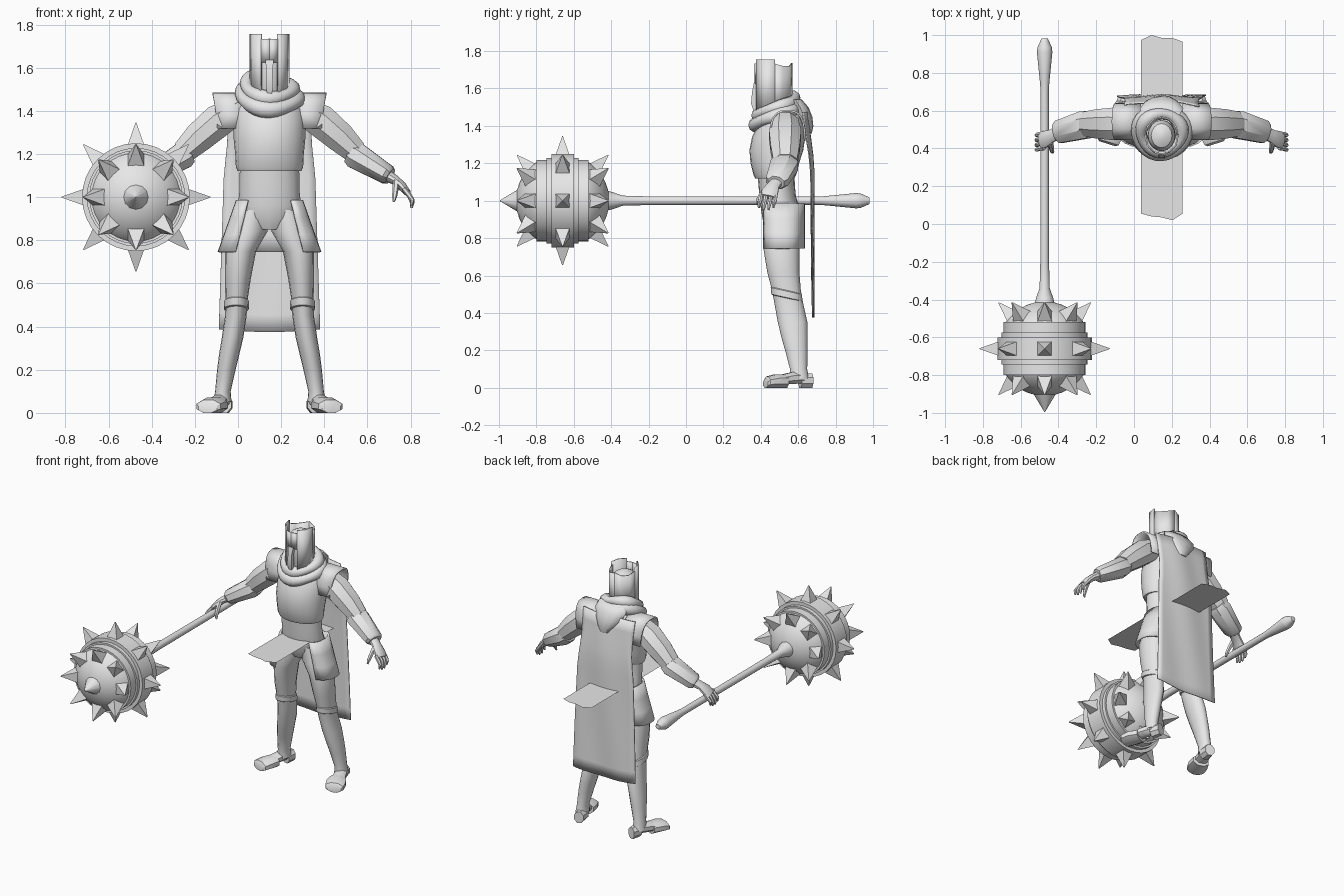
import bpy, bmesh, math
from mathutils import Vector

if "Cube" in bpy.data.objects:
    bpy.data.objects.remove(bpy.data.objects["Cube"])

CX = 0.146                      # figure's mirror plane
X, Y, Z = Vector((1, 0, 0)), Vector((0, 1, 0)), Vector((0, 0, 1))
steel = bpy.data.materials.new("plain_grey")
steel.diffuse_color = (0.8, 0.8, 0.8, 1)
steel.use_nodes = True
steel.node_tree.nodes["Principled BSDF"].inputs["Base Color"].default_value = steel.diffuse_color


def finish(name, bm, ox=0.0, mirror=False, thick=0, angle=35):
    bmesh.ops.recalc_face_normals(bm, faces=bm.faces)
    me = bpy.data.meshes.new(name)
    bm.to_mesh(me)
    bm.free()
    me.materials.append(steel)
    ob = bpy.data.objects.new(name, me)
    ob.location.x = ox
    bpy.context.collection.objects.link(ob)
    bpy.ops.object.select_all(action='DESELECT')
    ob.select_set(True)
    bpy.context.view_layer.objects.active = ob
    bpy.ops.object.shade_smooth_by_angle(angle=math.radians(angle))
    if thick:
        m = ob.modifiers.new("Thickness", 'SOLIDIFY')
        m.thickness, m.offset = thick, 0
    if mirror:
        m = ob.modifiers.new("Mirror", 'MIRROR')
        m.merge_threshold = 0.0005
    return ob


def tube(name, pts, n=16, axis=None, ref=Y, flat=False, closed=False, ox=CX, **kw):
    """Loft elliptical rings (x, y, z, a, b) along a path or a fixed axis."""
    bm = bmesh.new()
    rings, P = [], [Vector(p[:3]) for p in pts]
    k, ph = (1 / math.cos(math.pi / n), math.pi / n) if flat else (1, 0)
    L = len(pts)
    for i, p in enumerate(pts):
        if axis:
            t = Vector(axis).normalized()
        elif closed:
            t = (P[(i + 1) % L] - P[i - 1]).normalized()
        else:
            t = (P[min(i + 1, L - 1)] - P[max(i - 1, 0)]).normalized()
        u = ref.cross(t).normalized()
        v = t.cross(u)
        rings.append([bm.verts.new(P[i] + u * p[3] * k * math.cos(ph + 2 * math.pi * j / n)
                                   + v * p[4] * k * math.sin(ph + 2 * math.pi * j / n)) for j in range(n)])
    for i in range(L if closed else L - 1):
        a, b = rings[i], rings[(i + 1) % L]
        for j in range(n):
            bm.faces.new((a[j], a[(j + 1) % n], b[(j + 1) % n], b[j]))
    if not closed:
        bm.faces.new(rings[0][::-1])
        bm.faces.new(rings[-1])
    return finish(name, bm, ox, **kw)


def sheet(name, fn, nu, nv, ox=CX, **kw):
    """Surface patch from a function of u, v in 0..1."""
    bm = bmesh.new()
    g = [[bm.verts.new(fn(i / nu, j / nv)) for j in range(nv + 1)] for i in range(nu + 1)]
    for i in range(nu):
        for j in range(nv):
            bm.faces.new((g[i][j], g[i + 1][j], g[i + 1][j + 1], g[i][j + 1]))
    return finish(name, bm, ox, **kw)


def stack(name, rows, n=20, **kw):
    """Horizontal rings given as (z, x, y, rx, ry)."""
    return tube(name, [(x, y, z, a, b) for z, x, y, a, b in rows], n, axis=(0, 0, 1), **kw)


# --- spiked mace -------------------------------------------------------------
M = Vector((-0.473, -0.66, 1.0))
R = 0.25
prof = [(-R * math.cos(a), R * math.sin(a)) for a in [math.radians(d) for d in (3, 12, 22, 32, 42, 52)]]
prof += [(-0.14, 0.205), (-0.14, 0.217), (-0.085, 0.217), (-0.085, 0.228), (-0.06, 0.228), (-0.06, 0.25)]
prof += [(-t, r) for t, r in reversed(prof)]
tube("mace_ball", [(M.x, M.y + t, M.z, r, r) for t, r in prof], 32, axis=Y, ref=X, ox=0)


def spike(name, d, n, base, r0, tip):
    p, q = M + d * base, M + d * tip
    tube(name, [(*p, r0, r0), (*q, .002, .002)], n, axis=d, ref=X if abs(d.y) > .9 else Y,
         flat=n == 4, ox=0)


for lat in (-45, 0, 45):
    c, s = math.cos(math.radians(lat)), math.sin(math.radians(lat))
    for i in range(8):
        a = i * math.pi / 4
        spike("mace_spike", Vector((math.cos(a) * c, s, math.sin(a) * c)), 4, .2, .053, .345)
spike("mace_front_spike", -Y, 12, .235, .062, .335)
tube("mace_handle", [(M.x, y, M.z, r, r) for y, r in (
    (-.43, .055), (-.39, .045), (-.34, .027), (-.2, .023), (.71, .022), (.75, .025), (.78, .028),
    (.91, .041), (.935, .038), (.982, .017))], 12, axis=Y, ref=X, ox=0)

# --- torso -------------------------------------------------------------------
stack("breastplate", [(1.12, 0, .475, .148, .105), (1.14, 0, .475, .156, .115), (1.2, 0, .475, .159, .13),
                      (1.27, 0, .483, .166, .144), (1.34, 0, .495, .166, .142), (1.41, 0, .51, .16, .125),
                      (1.46, 0, .52, .13, .1), (1.5, 0, .51, .09, .08)], 24)
stack("abdomen", [(1.16, 0, .48, .135, .1), (1.08, 0, .485, .14, .097), (1.02, 0, .49, .14, .098),
                  (.96, 0, .505, .147, .105), (.9, 0, .51, .135, .1), (.85, 0, .515, .08, .08)])


# --- armoured skirt, open at the front ---------------------------------------
def skirt(u, v):
    a = math.radians(-90 + 37 + 143 * u)
    rx = .15 + .085 * v
    c, s = math.cos(a), math.sin(a)
    return (rx * abs(c) ** .8, .515 + .115 * math.copysign(abs(s) ** .7, s), .985 - .24 * v)


sheet("armoured_skirt", skirt, 10, 3, mirror=True, thick=.012)

# --- legs and feet -----------------------------------------------------------
stack("leg", [(.94, .075, .51, .07, .09), (.84, .095, .51, .085, .098), (.75, .134, .51, .072, .097),
              (.62, .147, .52, .06, .086), (.52, .153, .537, .051, .077), (.45, .156, .55, .05, .077),
              (.35, .171, .57, .05, .079), (.27, .187, .58, .047, .07), (.2, .2, .59, .043, .06),
              (.1, .216, .602, .036, .046), (.05, .218, .605, .042, .052)], 16, mirror=True)
tube("knee_cuff", [(.154, .542, .478, .052, .08), (.154, .54, .482, .058, .086),
                   (.153, .536, .517, .058, .085), (.153, .535, .522, .052, .08)], 16,
     axis=(0, .22, 1), mirror=True)
FA = (.3, -.95, 0)
tube("toe_cap", [(.243, .535, .036, .036, .052), (.265, .48, .036, .036, .062),
                 (.283, .435, .03, .03, .058), (.287, .425, .022, .022, .045)], 8, axis=FA, ref=X,
     flat=True, mirror=True)
tube("foot_arch", [(.213, .625, .055, .03, .034), (.235, .57, .052, .032, .038),
                   (.26, .5, .042, .025, .045)], 8, axis=FA, ref=X, flat=True, mirror=True)
tube("heel", [(.2, .672, .038, .038, .03), (.212, .61, .04, .04, .037)], 8, axis=FA, ref=X,
     flat=True, mirror=True)

# --- arms and hands ----------------------------------------------------------
tube("upper_arm", [(.13, .53, 1.42, .06, .07), (.24, .53, 1.352, .077, .086), (.33, .53, 1.275, .07, .077),
                   (.4, .53, 1.208, .055, .064)], 8, flat=True, mirror=True)
tube("forearm_guard", [(.372, .53, 1.208, .05, .062), (.4, .527, 1.193, .062, .074),
                       (.545, .487, 1.105, .046, .06), (.56, .482, 1.097, .036, .045)], 8,
     flat=True, mirror=True)
tube("palm", [(.545, .485, 1.1, .028, .034), (.585, .465, 1.077, .022, .036), (.615, .45, 1.05, .021, .046),
              (.64, .44, 1.02, .016, .045)], 10, mirror=True)
for i in range(4):
    y = .402 + .026 * i
    e = .012 * (i in (0, 3))
    tube("finger", [(.622, y, 1.04, .012, .012), (.65, y - .004, 1.005, .012, .012),
                    (.662, y - .01, .975 + e, .011, .011), (.658, y - .013, .95 + e, .006, .006)], 6, mirror=True)
tube("thumb", [(.588, .435, 1.072, .016, .016), (.584, .405, 1.035, .014, .014),
               (.58, .385, 1.005, .012, .012), (.576, .378, .98, .006, .006)], 6, mirror=True)


# --- arched shoulder plates --------------------------------------------------
def pad(u, v):
    a = math.pi * u
    c, s = math.cos(a), math.sin(a)
    z = 1.318 + .163 * s ** .7
    return (.11 + v * (.132 + .022 * s), .542 + .093 * math.copysign(abs(c) ** .7, c), z)


sheet("shoulder_plate", pad, 12, 2, mirror=True, thick=.01)


# --- scarf rolls and hood drape ----------------------------------------------
def scarf(name, rx, ry, z0, tilt, dip, a, b, wob):
    pts = []
    for i in range(28):
        t = 2 * math.pi * i / 28
        s = math.sin(t)
        w = 1 + wob * math.sin(3 * t + .6)
        pts.append((rx * math.cos(t), .485 + ry * s,
                    z0 + tilt * s - dip * max(0, -s) ** 4 + .012 * math.cos(t + math.pi) * (1 + s),
                    a * w, b * w))
    tube(name, pts, 10, ref=Z, closed=True, angle=60)


scarf("lower_scarf_roll", .128, .112, 1.465, .045, .015, .036, .036, .15)
scarf("upper_scarf_roll", .107, .098, 1.508, .04, .012, .033, .034, .18)
stack("hood_drape", [(1.54, 0, .585, .1, .035), (1.5, 0, .61, .115, .045), (1.45, 0, .63, .095, .045),
                     (1.4, .01, .645, .06, .036), (1.36, .015, .655, .03, .018)], 12, angle=60)


# --- head and open crowned helmet --------------------------------------------
stack("head", [(1.44, 0, .485, .06, .065), (1.5, 0, .47, .07, .078), (1.6, 0, .468, .074, .083),
               (1.66, 0, .468, .072, .082), (1.7, 0, .468, .055, .064), (1.72, 0, .468, .02, .024)], 16)


def plate(name, a0, a1, z0, z1, k, n, jag=0):
    def f(u, v):
        a = math.radians(a0 + (a1 - a0) * u)
        top = z1 - jag * (.5 - .5 * math.cos(4 * math.pi * u))
        return (.088 * k * math.cos(a), .468 + .1 * k * math.sin(a), z0 + (top - z0) * v)
    sheet(name, f, n, 1, mirror=True, thick=.008, angle=20)


plate("helmet_cheek_plate", -64, 4, 1.47, 1.755, 1.0, 2)
plate("helmet_rear_plate", 0, 90, 1.5, 1.735, .98, 3, .02)
plate("helmet_brow", -90, -62, 1.625, 1.733, .99, 1)
tube("nose_guard", [(0, .374, 1.635, .02, .01), (0, .366, 1.58, .013, .013), (0, .362, 1.52, .017, .014),
                    (0, .372, 1.47, .01, .008)], 4, axis=(0, 0, 1), flat=True)


# --- cape and the two flat cloth strips --------------------------------------
def cape(u, v):
    s = 2 * u - 1
    w = .2 - .012 * math.sin(math.pi * min(1, v * 3)) + .035 * v
    y = .645 + .035 * min(1, v * 4) + .004 * math.sin(5 * s + 4 * v)
    return (s * w, y - .02 * s * s * (1 - v), 1.475 - 1.1 * v - .012 * s * s * v * -1)


sheet("cape", cape, 12, 14, thick=.006)


def strip(name, y0, ends):
    def f(u, v):
        return (-.108 + .22 * u, y0 + (ends[round(u * 4)] - y0) * v, .99)
    sheet(name, f, 4, 1)


strip("front_cloth", .42, (.055, .04, .035, .02, .055))
strip("back_cloth", .6, (.975, 1.0, .985, .985, .965))
